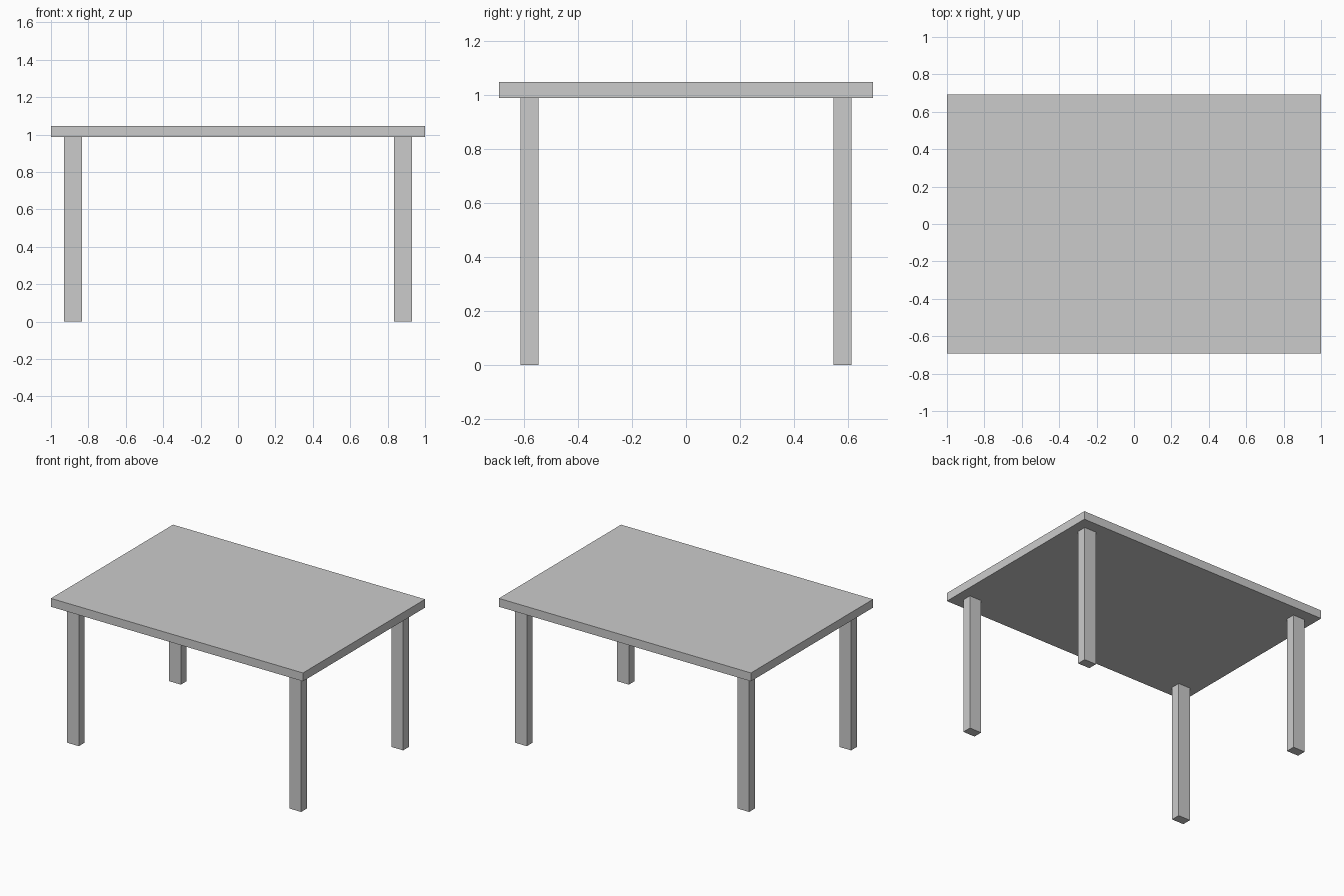
import bpy

if "Cube" in bpy.data.objects:
    bpy.data.objects.remove(bpy.data.objects["Cube"])


def box(name, lo, hi):
    """Axis-aligned box between two corners, with its size baked into the mesh."""
    centre = [(a + b) / 2 for a, b in zip(lo, hi)]
    bpy.ops.mesh.primitive_cube_add(size=1, location=centre)
    obj = bpy.context.object
    obj.name = name
    obj.scale = [b - a for a, b in zip(lo, hi)]
    bpy.ops.object.transform_apply(location=False, rotation=False, scale=True)
    return obj


UNDERSIDE, TOP = 0.987, 1.047

# Table top
box("table_top", (-1, -0.692, UNDERSIDE), (1, 0.692, TOP))

# Four rectangular legs, set in from the corners
LEG_X, LEG_Y = 0.882, 0.578
HALF_X, HALF_Y = 0.047, 0.033
for side, sx in (("left", -1), ("right", 1)):
    for end, sy in (("front", -1), ("back", 1)):
        x, y = sx * LEG_X, sy * LEG_Y
        box(f"{end}_{side}_leg",
            (x - HALF_X, y - HALF_Y, 0),
            (x + HALF_X, y + HALF_Y, UNDERSIDE))
